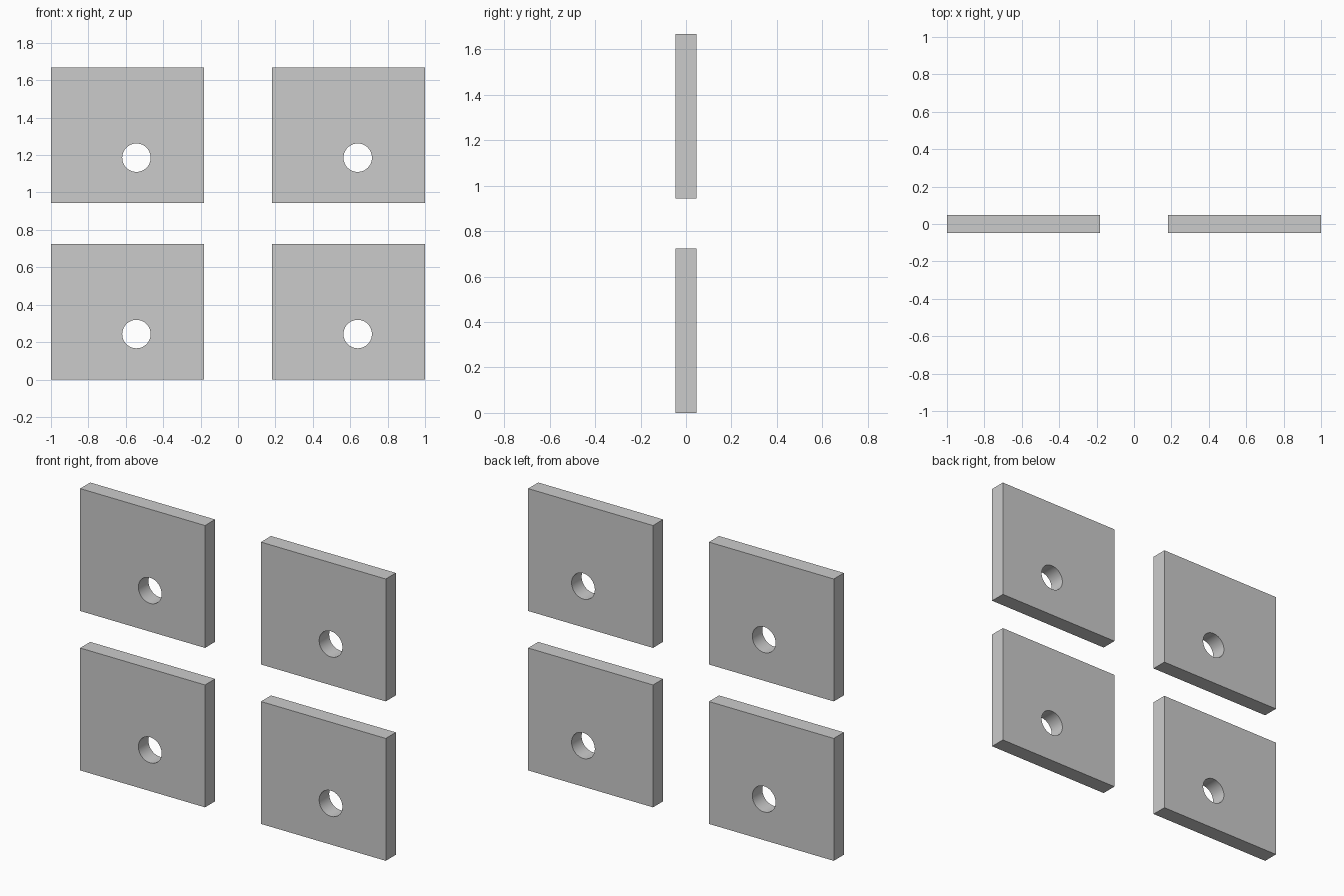
import bpy, bmesh
from math import cos, sin, tau

if "Cube" in bpy.data.objects:
    bpy.data.objects.remove(bpy.data.objects["Cube"])

W, H, T = 0.817, 0.724, 0.094      # plate width, height, thickness
HOLE_X, HOLE_Z, HOLE_R = 0.457, 0.243, 0.076
SEGMENTS = 64


def add_loop(bm, points):
    verts = [bm.verts.new((x, -T / 2, z)) for x, z in points]
    return [bm.edges.new((v, verts[(i + 1) % len(verts)])) for i, v in enumerate(verts)]


# Plate profile with a round hole, extruded through its thickness
bm = bmesh.new()
edges = add_loop(bm, [(0, 0), (W, 0), (W, H), (0, H)])
edges += add_loop(bm, [(HOLE_X + HOLE_R * cos(tau * i / SEGMENTS),
                        HOLE_Z + HOLE_R * sin(tau * i / SEGMENTS)) for i in range(SEGMENTS)])
bmesh.ops.triangle_fill(bm, edges=edges, use_beauty=True)
extruded = bmesh.ops.extrude_face_region(bm, geom=bm.faces[:], use_keep_orig=True)
bmesh.ops.translate(bm, vec=(0, T, 0),
                    verts=[g for g in extruded["geom"] if isinstance(g, bmesh.types.BMVert)])
bmesh.ops.recalc_face_normals(bm, faces=bm.faces[:])
mesh = bpy.data.meshes.new("drilled_plate")
bm.to_mesh(mesh)
bm.free()

# Four identical plates in a two by two layout
for row, z in (("lower", 0), ("upper", 0.943)):
    for side, x in (("left", -1), ("right", 1 - W)):
        plate = bpy.data.objects.new(f"{row}_{side}_plate", mesh)
        plate.location = (x, 0, z)
        bpy.context.collection.objects.link(plate)

# Smooth hole walls, sharp plate edges
bpy.context.view_layer.objects.active = plate
plate.select_set(True)
bpy.ops.object.shade_smooth_by_angle()
